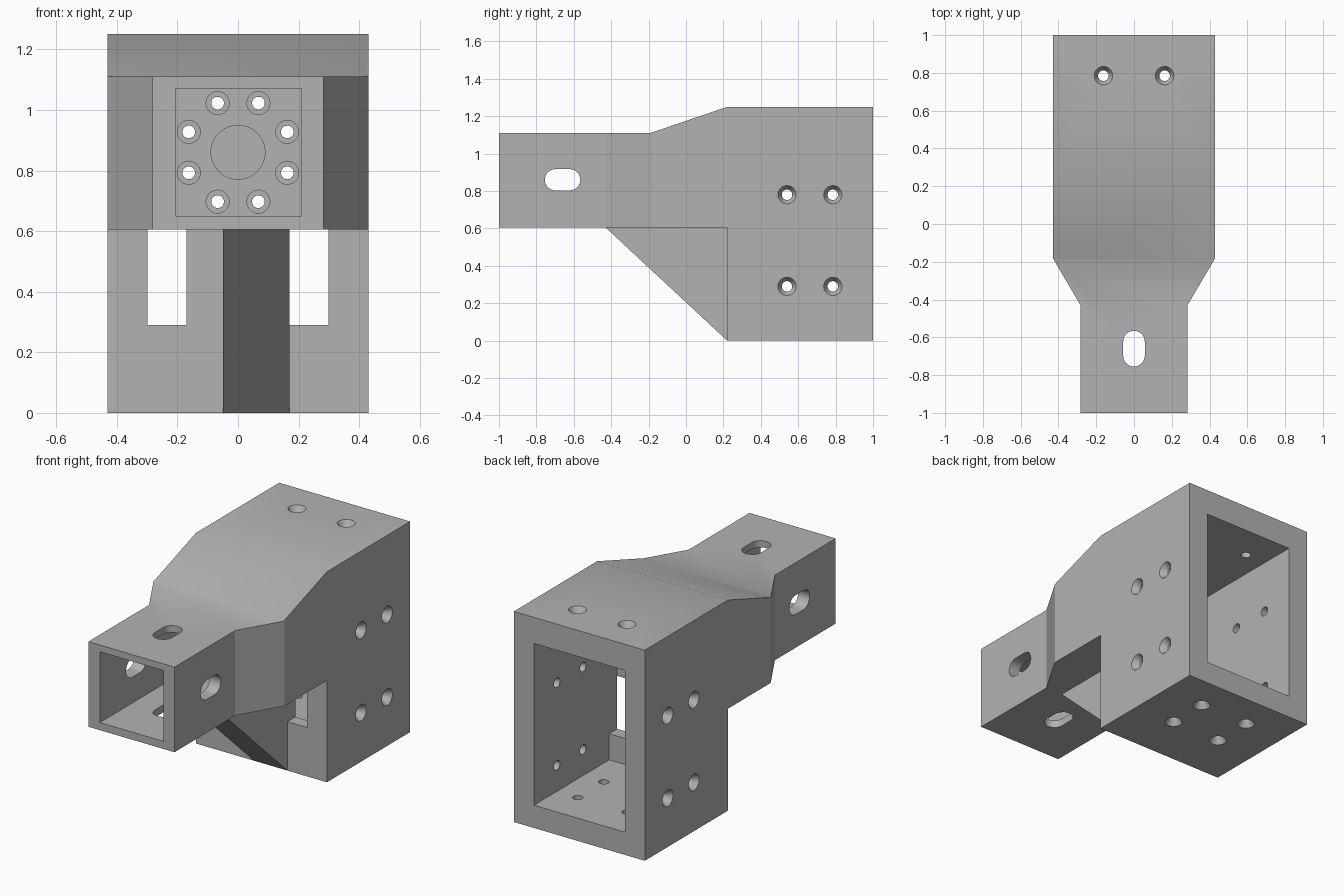
import bpy, bmesh, math
from mathutils import Vector

cube = bpy.data.objects.get("Cube")
if cube:
    bpy.data.objects.remove(cube, do_unlink=True)

grey = bpy.data.materials.new("plain_grey")
grey.use_nodes = True
colour = (0.45, 0.45, 0.45, 1)
grey.diffuse_color = colour
grey.node_tree.nodes["Principled BSDF"].inputs["Base Color"].default_value = colour


def loft(name, loops):
    """Solid skin through matching closed loops, capped at both ends."""
    bm = bmesh.new()
    rows = [[bm.verts.new(p) for p in loop] for loop in loops]
    n = len(rows[0])
    for a, b in zip(rows, rows[1:]):
        for i in range(n):
            j = (i + 1) % n
            bm.faces.new((a[i], a[j], b[j], b[i]))
    bm.faces.new(rows[0])
    bm.faces.new(rows[-1])
    bmesh.ops.recalc_face_normals(bm, faces=bm.faces)
    mesh = bpy.data.meshes.new(name)
    bm.to_mesh(mesh)
    bm.free()
    mesh.materials.append(grey)
    obj = bpy.data.objects.new(name, mesh)
    bpy.context.collection.objects.link(obj)
    return obj


def side_prism(name, profile, x0, x1):
    return loft(name, [[(x, y, z) for y, z in profile] for x in (x0, x1)])


def plan_prism(name, outline, z0, z1):
    return loft(name, [[(x, y, z) for x, y in outline] for z in (z0, z1)])


def box(x0, x1, y0, y1, z0, z1):
    return plan_prism("cutter", [(x0, y0), (x1, y0), (x1, y1), (x0, y1)], z0, z1)


def bore(start, direction, steps, sides=24):
    """Turned cutter; steps are (depth, radius) pairs along the direction."""
    d = Vector(direction)
    u = d.orthogonal().normalized()
    v = d.cross(u)
    angles = [2 * math.pi * i / sides for i in range(sides)]
    return loft("cutter", [[Vector(start) + d * t + (u * math.cos(a) + v * math.sin(a)) * r
                            for a in angles] for t, r in steps])


def slot(along_x):
    """Rounded slot running in y, cut through the arm along x or z."""
    r, half, cy, cz = 0.057, 0.038, -0.66, 0.86
    pts = []
    for i in range(26):
        a = math.pi * (i if i < 13 else i - 1) / 12
        shift = half if i < 13 else -half
        pts.append((r * math.cos(a), cy + shift + r * math.sin(a)))
    if along_x:
        return side_prism("cutter", [(y, cz + w) for w, y in pts], -0.5, 0.5)
    return plan_prism("cutter", pts, 0.5, 1.3)


def apply(target, tool, operation="DIFFERENCE"):
    tool.hide_render = True
    mod = target.modifiers.new("cut", "BOOLEAN")
    mod.operation = operation
    mod.solver = "EXACT"
    mod.object = tool
    bpy.ops.object.select_all(action="DESELECT")
    bpy.context.view_layer.objects.active = target
    target.select_set(True)
    bpy.ops.object.modifier_apply(modifier=mod.name)
    bpy.data.objects.remove(tool, do_unlink=True)


# Housing and arm: side silhouette trimmed by the plan outline
body = side_prism("bracket_body", [(-1, 0.605), (0.22, 0.605), (0.22, 0), (1, 0), (1, 1.25),
                                   (0.22, 1.25), (-0.19, 1.11), (-1, 1.11)], -0.43, 0.43)
half = [(0.283, -1.1), (0.283, -0.43), (0.43, -0.18), (0.43, 1.1)]
outline = half + [(-x, y) for x, y in reversed(half)]
# keep the wide sides a hair outside so only the arm is trimmed
outline = [(math.copysign(0.44, x) if y > 1 else x, y) for x, y in outline]
outline = [(x, y) for x, y in outline]
apply(body, plan_prism("cutter", outline, -0.1, 1.4), "INTERSECT")

# Rear cavity, the space above the front wall, and two front windows
apply(body, box(-0.298, 0.298, 0.295, 1.1, 0.135, 1.095))
apply(body, box(-0.298, 0.298, 0.22, 0.4, 0.605, 1.095))
for x0, x1 in ((-0.298, -0.17), (0.17, 0.298)):
    apply(body, box(x0, x1, 0.2, 0.35, 0.29, 0.605))

# Square front socket and slots in the arm
WALL = -0.1
apply(body, box(-0.207, 0.21, -1.1, WALL, 0.65, 1.07))
apply(body, slot(True))
apply(body, slot(False))

# Bolt ring and shallow round seat on the socket's end wall
for k in range(8):
    a = math.radians(22.5 + 45 * k)
    centre = (0.176 * math.cos(a), WALL, 0.86 + 0.176 * math.sin(a))
    apply(body, bore(centre, (0, 1, 0), [(-0.02, 0.038), (0.03, 0.038), (0.03, 0.021), (0.4, 0.021)]))
apply(body, bore((0, WALL, 0.86), (0, 1, 0), [(-0.02, 0.089), (0.02, 0.089)], 48))

# Countersunk screw holes on both sides, the top and the bottom
SINK = [(-0.02, 0.049), (0, 0.049), (0.035, 0.028), (0.2, 0.028)]
for y in (0.54, 0.785):
    for s in (-1, 1):
        for z in (0.29, 0.78):
            apply(body, bore((0.43 * s, y, z), (-s, 0, 0), SINK))
        apply(body, bore((0.162 * s, y, 0), (0, 0, 1), SINK))
        if y > 0.6:
            apply(body, bore((0.162 * s, y, 1.25), (0, 0, -1), SINK))

# Triangular rib under the arm
side_prism("support_rib", [(-0.43, 0.605), (0.22, 0.605), (0.22, 0)], -0.05, 0.17)

# Smooth the bores and slots, keep the edges crisp
bpy.ops.object.select_all(action="DESELECT")
body.select_set(True)
bpy.context.view_layer.objects.active = body
bpy.ops.object.shade_smooth_by_angle(angle=math.radians(20))
